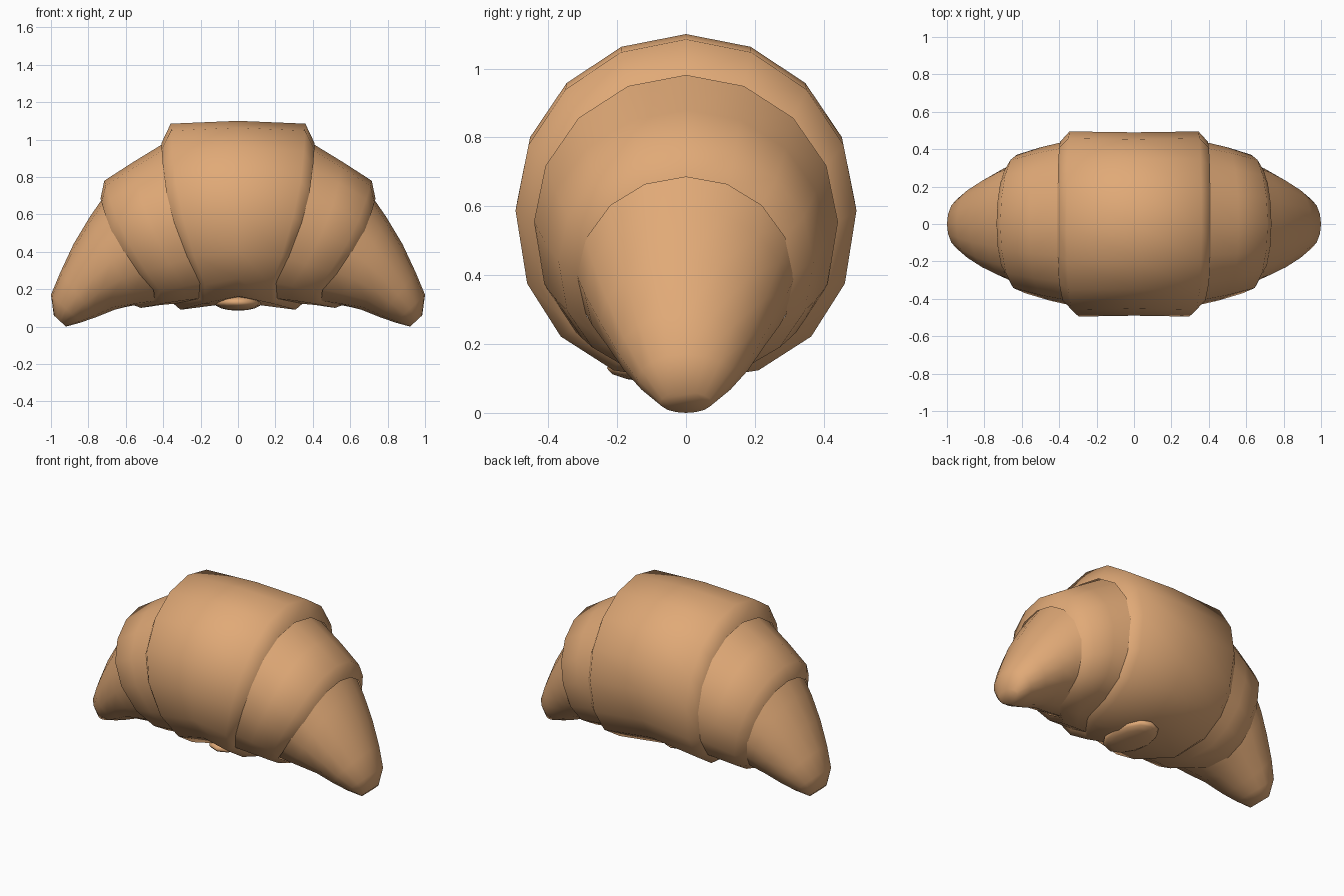
import bpy, bmesh, math

if "Cube" in bpy.data.objects:
    bpy.data.objects.remove(bpy.data.objects["Cube"])

crust = bpy.data.materials.new("baked crust")
crust.diffuse_color = (0.75, 0.40, 0.185, 1)
crust.use_nodes = True
crust.node_tree.nodes["Principled BSDF"].inputs["Base Color"].default_value = crust.diffuse_color
SIDES = 16


def sgn_pow(v, p):
    return math.copysign(abs(v) ** p, v)


def loft(name, rings, low_power, keep_end=False, mirror=False):
    """Skin tilted oval rings: (top x, top z, bottom x, bottom z, half width, dip).
    dip pulls the lower front of the ring toward the middle, as the dough wraps."""
    bm = bmesh.new()
    loops = []
    for tx, tz, bx, bz, w, dip in rings:
        loop = []
        for i in range(SIDES):
            deg = 90 + 360 * i / SIDES
            a = math.radians(deg)
            c, s = math.cos(a), math.sin(a)
            if s < 0:  # fuller underside
                c, s = sgn_pow(c, 2 / low_power), sgn_pow(s, 2 / low_power)
            t = (s + 1) / 2
            # i runs top, front (-y), bottom, back
            d = deg - 240
            pull = dip * math.exp(-0.5 * (d / (38 if d < 0 else 15)) ** 2)
            loop.append(bm.verts.new((bx + (tx - bx) * t - pull, w * c, bz + (tz - bz) * t)))
        loops.append(loop)
    for a, b in zip(loops, loops[1:]):
        for i in range(SIDES):
            j = (i + 1) % SIDES
            bm.faces.new((a[i], a[j], b[j], b[i]))
    start, end = bm.faces.new(loops[0]), bm.faces.new(loops[-1])
    bmesh.ops.recalc_face_normals(bm, faces=bm.faces[:])
    # the caps inside the roll are never seen
    hidden = [start] if keep_end else [start, end]
    bmesh.ops.delete(bm, geom=hidden, context='FACES_ONLY')
    return finish(name, bm, mirror)


def finish(name, bm, mirror=False):
    for f in bm.faces:
        f.smooth = True
    me = bpy.data.meshes.new(name)
    bm.to_mesh(me)
    bm.free()
    me.materials.append(crust)
    ob = bpy.data.objects.new(name, me)
    bpy.context.collection.objects.link(ob)
    if mirror:
        m = ob.modifiers.new("both sides", 'MIRROR')
        m.use_mirror_merge = False
    return ob


# centre wrap, with a rolled lip at both edges
half = [(0.36, 1.085, 0.33, 0.09, 0.495, 0.17), (0.41, 0.98, 0.38, 0.13, 0.44, 0.19)]
left = [(-r[0], r[1], -r[2], r[3], r[4], -r[5]) for r in reversed(half)]
loft("centre_wrap", left + [(0, 1.10, 0, 0.13, 0.49, 0)] + half, 2.25)

# middle wraps
loft("middle_wrap", [
    (0.38, 0.99, 0.34, 0.125, 0.443, 0.20),
    (0.56, 0.88, 0.44, 0.115, 0.41, 0.18),
    (0.715, 0.78, 0.54, 0.10, 0.37, 0.16),
    (0.735, 0.685, 0.60, 0.12, 0.31, 0.18)], 2.25, mirror=True)

# pointed ends
loft("pointed_end", [
    (0.70, 0.72, 0.56, 0.12, 0.325, 0.18),
    (0.79, 0.59, 0.61, 0.105, 0.295, 0.08),
    (0.88, 0.44, 0.66, 0.09, 0.25, 0),
    (0.95, 0.29, 0.76, 0.05, 0.195, 0),
    (1.00, 0.17, 0.84, 0.022, 0.14, 0),
    (0.985, 0.06, 0.92, 0.0, 0.075, 0)], 2.0, keep_end=True, mirror=True)

# dough tongue tucked underneath
bm = bmesh.new()
bmesh.ops.create_uvsphere(bm, u_segments=12, v_segments=8, radius=1)
bmesh.ops.scale(bm, vec=(0.13, 0.20, 0.045), verts=bm.verts[:])
bmesh.ops.translate(bm, vec=(0, -0.03, 0.13), verts=bm.verts[:])
finish("tucked_tongue", bm)
